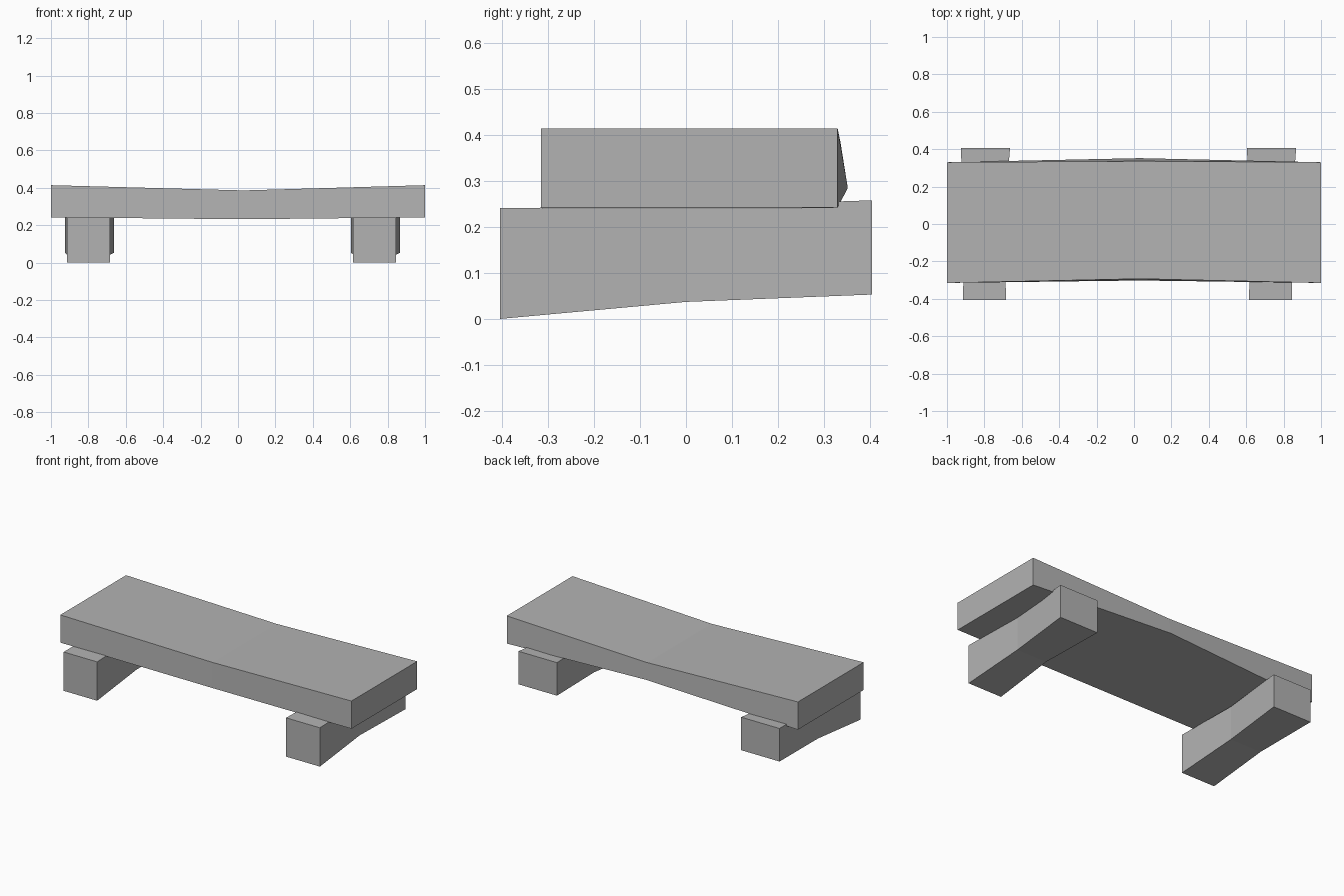
import bpy, bmesh

cube = bpy.data.objects.get("Cube")
if cube:
    bpy.data.objects.remove(cube, do_unlink=True)

stone = bpy.data.materials.new("grey stone")
stone.use_nodes = True
grey = (0.45, 0.45, 0.45, 1)
stone.diffuse_color = grey
stone.node_tree.nodes["Principled BSDF"].inputs["Base Color"].default_value = grey


def loft(name, sections):
    """Join four-cornered cross-sections into a closed block."""
    bm = bmesh.new()
    rings = [[bm.verts.new(p) for p in s] for s in sections]
    for a, b in zip(rings, rings[1:]):
        for i in range(4):
            j = (i + 1) % 4
            bm.faces.new((a[i], a[j], b[j], b[i]))
    bm.faces.new(rings[0])
    bm.faces.new(rings[-1])
    bmesh.ops.recalc_face_normals(bm, faces=bm.faces)
    mesh = bpy.data.meshes.new(name)
    bm.to_mesh(mesh)
    bm.free()
    mesh.materials.append(stone)
    obj = bpy.data.objects.new(name, mesh)
    bpy.context.collection.objects.link(obj)


# Sagging seat: corners run bottom front, bottom back, top back, top front
end = [(-0.315, 0.242), (0.33, 0.242), (0.33, 0.414), (-0.315, 0.414)]
middle = [(-0.302, 0.232), (0.352, 0.285), (0.336, 0.385), (-0.293, 0.386)]
loft("seat_slab", [[(x, y, z) for y, z in ring]
                   for x, ring in ((-1, end), (0.03, middle), (1, end))])


# Waisted supports, each section as y, left x, right x, bottom z, top z
def support(name, sections):
    loft(name, [[(a, y, low), (b, y, low), (b, y, top), (a, y, top)]
                for y, a, b, low, top in sections])


support("right_support", [(-0.405, -0.914, -0.684, 0, 0.241),
                          (0, -0.908, -0.695, 0.037, 0.245),
                          (0.405, -0.926, -0.663, 0.053, 0.258)])
support("left_support", [(-0.405, 0.614, 0.846, 0, 0.241),
                         (0, 0.63, 0.836, 0.037, 0.245),
                         (0.405, 0.603, 0.867, 0.053, 0.258)])
